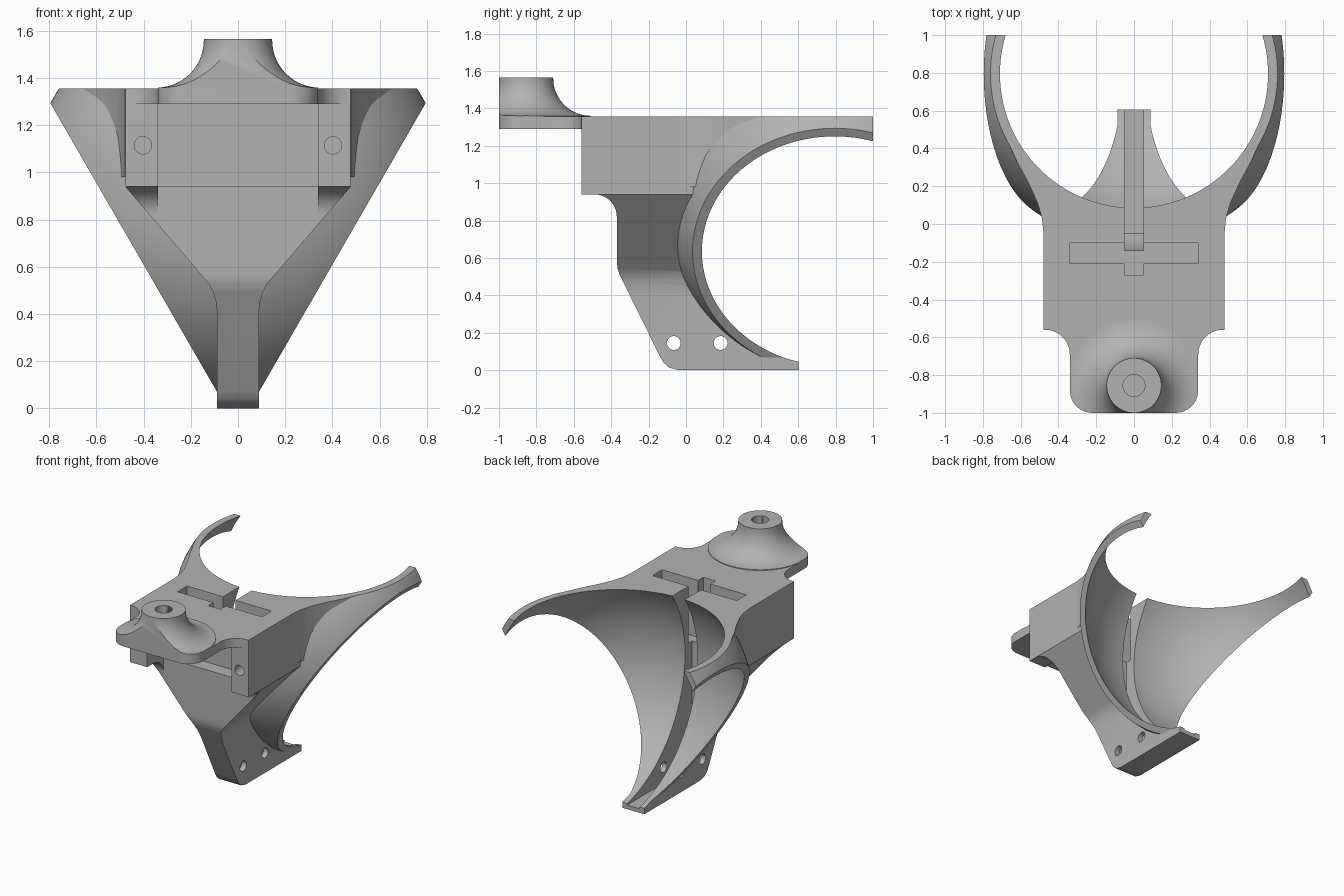
import bpy, bmesh
from math import sin, cos, pi, radians, sqrt
from mathutils import Vector

if "Cube" in bpy.data.objects:
    bpy.data.objects.remove(bpy.data.objects["Cube"], do_unlink=True)

TOP = 1.355
CENTRE = (0, 0.795, 0.875)

grey = bpy.data.materials.new("plain grey")
grey.use_nodes = True
grey.diffuse_color = (0.45, 0.45, 0.45, 1)
grey.node_tree.nodes["Principled BSDF"].inputs["Base Color"].default_value = (0.45, 0.45, 0.45, 1)


def finish(name, bm):
    bmesh.ops.recalc_face_normals(bm, faces=bm.faces)
    mesh = bpy.data.meshes.new(name)
    bm.to_mesh(mesh)
    bm.free()
    ob = bpy.data.objects.new(name, mesh)
    bpy.context.collection.objects.link(ob)
    mesh.materials.append(grey)
    return ob


def prism(name, pts, axis, lo, hi):
    """Extrude a 2D outline along an axis; the outline uses the other two axes."""
    bm = bmesh.new()
    def place(p, d):
        return {"x": (d, p[0], p[1]), "y": (p[0], d, p[1]), "z": (p[0], p[1], d)}[axis]
    face = bm.faces.new([bm.verts.new(place(p, lo)) for p in pts])
    new = bmesh.ops.extrude_face_region(bm, geom=[face])["geom"]
    move = Vector(place((0, 0), hi - lo))
    bmesh.ops.translate(bm, vec=move, verts=[v for v in new if isinstance(v, bmesh.types.BMVert)])
    return finish(name, bm)


def box(name, x0, x1, y0, y1, z0, z1):
    return prism(name, [(x0, y0), (x1, y0), (x1, y1), (x0, y1)], "z", z0, z1)


def arc(cx, cy, r, a0, a1, n=10):
    return [(cx + r * cos(radians(a0 + (a1 - a0) * i / n)),
             cy + r * sin(radians(a0 + (a1 - a0) * i / n))) for i in range(n + 1)]


def rod(name, a, b, r, axis, lo, hi):
    return prism(name, arc(a, b, r, 0, 360, 32)[:-1], axis, lo, hi)


def ball(name, r):
    bm = bmesh.new()
    bmesh.ops.create_uvsphere(bm, u_segments=128, v_segments=64, radius=r)
    bmesh.ops.translate(bm, vec=CENTRE, verts=bm.verts)
    return finish(name, bm)


def mirrored(half):
    return half + [(-x, z) for x, z in reversed(half)]


def combine(target, other, operation):
    mod = target.modifiers.new("cut", "BOOLEAN")
    mod.operation, mod.solver, mod.object = operation, "EXACT", other
    dg = bpy.context.evaluated_depsgraph_get()
    mesh = bpy.data.meshes.new_from_object(target.evaluated_get(dg))
    target.modifiers.clear()
    target.data = mesh
    bpy.data.objects.remove(other, do_unlink=True)


# Cup: a ball trimmed to a downward-pointing triangle
bracket = ball("cradle_bracket", 0.899)
vee = mirrored([(0.0485, 0), (0.831, TOP)])
combine(bracket, prism("trim", vee, "y", -1, 1), "INTERSECT")

# Flared blends between cup and body
for s in (1, -1):
    flare = [(0.3, -0.04), (0.48, -0.04), (0.487, 0.03), (0.51, 0.11), (0.56, 0.22),
             (0.62, 0.33), (0.66, 0.42), (0.3, 0.42)]
    blend = prism("blend", [(s * x, y) for x, y in flare], "z", 0.98, TOP)
    combine(blend, prism("trim", vee, "y", -1, 1), "INTERSECT")
    combine(bracket, blend, "UNION")

# Body and leg: side outline crossed with front outline
side = ([(0.605, TOP), (-0.56, TOP), (-0.56, 0.94)] + arc(-0.49, 0.82, 0.12, 90, 0)
        + [(-0.37, 0.58), (-0.366, 0.545), (-0.355, 0.51), (-0.34, 0.48), (-0.14, 0.075),
           (-0.12, 0.04), (-0.09, 0.014), (-0.04, 0), (0.605, 0)])
front = mirrored([(0.088, 0), (0.088, 0.4), (0.093, 0.45), (0.106, 0.495), (0.125, 0.53),
                  (0.478, 0.94), (0.478, TOP)])
body = prism("body", side, "x", -0.6, 0.6)
combine(body, prism("trim", front, "y", -1, 1), "INTERSECT")
combine(bracket, body, "UNION")

# Front pocket between the cheeks
combine(bracket, box("pocket", -0.34, 0.34, -0.7, -0.27, 0.94, 1.29), "DIFFERENCE")
combine(bracket, box("pocket_lower", -0.34, 0.34, -0.7, -0.37, 0.7, 1.0), "DIFFERENCE")

# Top plate with rounded nose
outline = mirrored([(0.22, -1)] + arc(0.22, -0.88, 0.12, -80, 0)
                   + arc(0.47, -0.69, 0.13, 180, 90) + [(0.478, -0.56), (0.478, -0.4)])
combine(bracket, prism("plate", outline, "z", 1.29, TOP), "UNION")

# Flared post, lathed then trimmed to the plate outline
profile = [(0, 1.3), (0.345, 1.3)] + arc(0.345, 1.56, 0.2, 270, 180, 14) + [(0.145, 1.565), (0, 1.565)]
bm = bmesh.new()
verts = [bm.verts.new((r, 0, z)) for r, z in profile]
edges = [bm.edges.new(pair) for pair in zip(verts, verts[1:])]
bmesh.ops.spin(bm, geom=verts + edges, cent=(0, 0, 0), axis=(0, 0, 1), angle=2 * pi, steps=64)
bmesh.ops.remove_doubles(bm, verts=bm.verts, dist=0.0005)
bmesh.ops.translate(bm, vec=(0, -0.855, 0), verts=bm.verts)
post = finish("post", bm)
combine(post, prism("trim", outline, "z", 1.2, 1.7), "INTERSECT")
combine(bracket, post, "UNION")
combine(bracket, rod("post_hole", 0, -0.855, 0.058, "z", 1.33, 1.7), "DIFFERENCE")

# Hollow the cup and trim the toe
combine(bracket, ball("hollow", 0.857), "DIFFERENCE")
combine(bracket, box("toe_trim", -0.4, 0.4, 0.605, 1.2, -0.2, 0.3), "DIFFERENCE")

# Central slot, cross slot and screw holes
slot = [(-0.27, 1.5), (-0.27, 0.94), (-0.14, 0.94), (-0.14, 0.24), (-0.125, 0.16),
        (-0.095, 0.09), (-0.05, 0.03), (0.9, 0.03), (0.9, 1.5)]
combine(bracket, prism("slot", slot, "x", -0.05, 0.05), "DIFFERENCE")
combine(bracket, box("cross_slot", -0.34, 0.34, -0.21, -0.1, 0.94, 1.5), "DIFFERENCE")
for y in (-0.065, 0.185):
    combine(bracket, rod("leg_hole", y, 0.145, 0.037, "x", -0.5, 0.5), "DIFFERENCE")
for x in (-0.403, 0.403):
    combine(bracket, rod("cheek_hole", x, 1.115, 0.037, "y", -0.7, -0.3), "DIFFERENCE")

# Smooth curved faces, keep hard edges
bpy.ops.object.select_all(action="DESELECT")
bracket.select_set(True)
bpy.context.view_layer.objects.active = bracket
bpy.ops.object.shade_smooth_by_angle(angle=radians(30))
